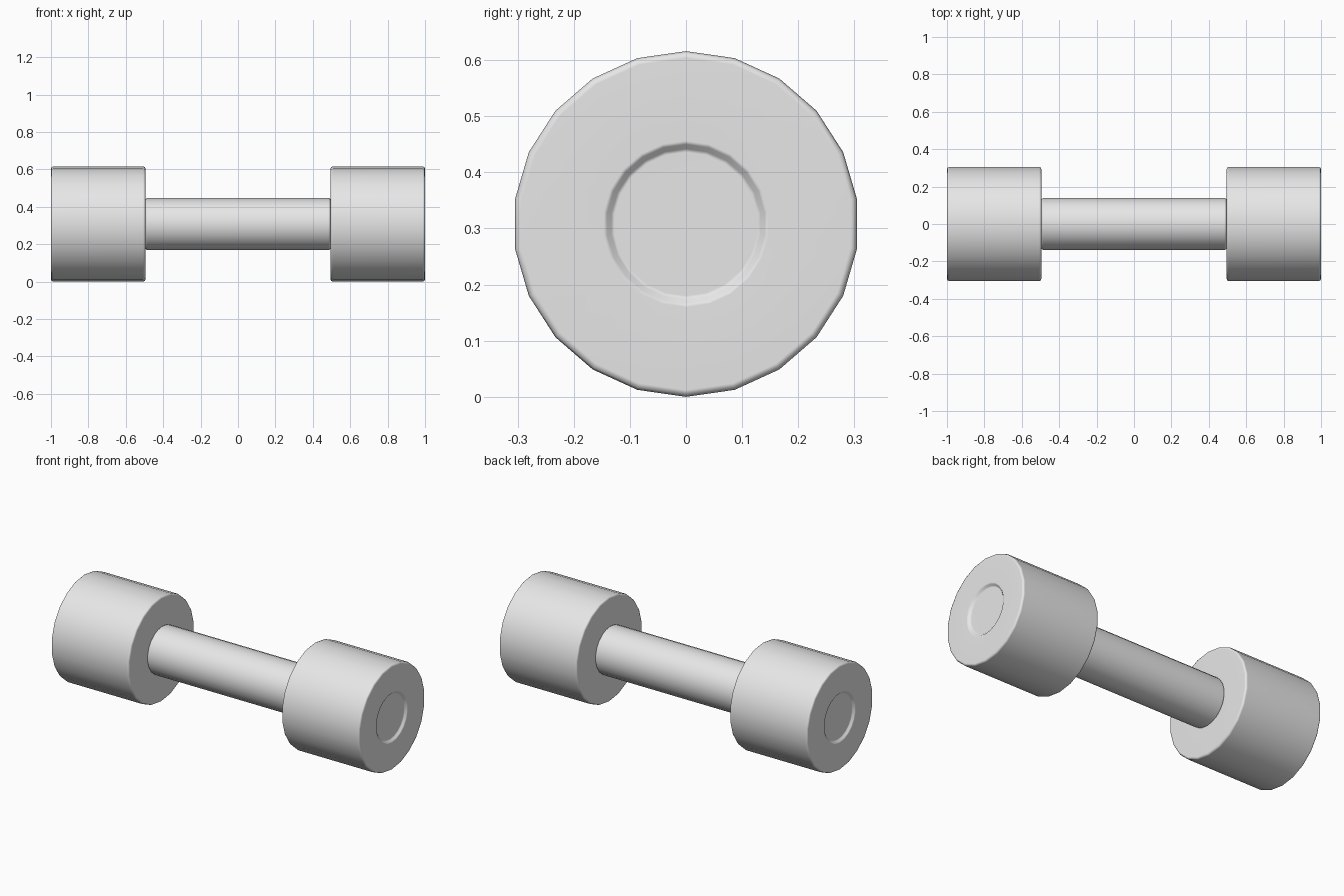
import bpy
import bmesh
from math import sin, cos, tau, radians

SIDES = 22
RADIUS = 0.308

cube = bpy.data.objects.get("Cube")
if cube:
    bpy.data.objects.remove(cube, do_unlink=True)

grey = bpy.data.materials.new("light_grey")
grey.use_nodes = True
colour = (0.8, 0.8, 0.8, 1)
grey.diffuse_color = colour
grey.node_tree.nodes["Principled BSDF"].inputs["Base Color"].default_value = colour


def lathe(name, profile):
    """Turn (x, radius) points around the long axis and cap both ends."""
    bm = bmesh.new()
    rings = []
    for x, r in profile:
        rings.append([bm.verts.new((x, r * sin(tau * i / SIDES), r * cos(tau * i / SIDES)))
                      for i in range(SIDES)])
    for a, b in zip(rings, rings[1:]):
        for i in range(SIDES):
            j = (i + 1) % SIDES
            bm.faces.new((a[i], a[j], b[j], b[i]))
    bm.faces.new(rings[0])
    bm.faces.new(rings[-1])
    bmesh.ops.recalc_face_normals(bm, faces=bm.faces)
    mesh = bpy.data.meshes.new(name)
    bm.to_mesh(mesh)
    bm.free()
    mesh.materials.append(grey)
    obj = bpy.data.objects.new(name, mesh)
    obj.location.z = RADIUS
    bpy.context.collection.objects.link(obj)
    bpy.ops.object.select_all(action="DESELECT")
    obj.select_set(True)
    bpy.context.view_layer.objects.active = obj
    bpy.ops.object.shade_smooth_by_angle(angle=radians(60))
    # Keep the large end faces flat in shading next to the rounded rims
    weighted = obj.modifiers.new("flat_ends", "WEIGHTED_NORMAL")
    weighted.keep_sharp = True
    return obj


# Weights: rounded rims and a shallow round recess in the outer end
inner, outer, bevel = 0.495, 1.0, 0.012
weight = [
    (inner, 0.12), (inner, RADIUS - bevel),
    (inner + bevel * 0.3, RADIUS - bevel * 0.3), (inner + bevel, RADIUS),
    (outer - bevel, RADIUS), (outer - bevel * 0.3, RADIUS - bevel * 0.3),
    (outer, RADIUS - bevel),
    (outer, 0.148), (outer - 0.004, 0.142),
    (outer - 0.012, 0.134), (outer - 0.016, 0.128),
]
for side, label in ((1, "left"), (-1, "right")):
    lathe(label + "_weight", [(side * x, r) for x, r in weight])

# Handle: plain bar with slightly rounded ends that meet the weights
half_bar = [(0.484, 0.14), (0.49, 0.138), (0.496, 0.131)]
lathe("handle", [(-x, r) for x, r in reversed(half_bar)] + half_bar)
